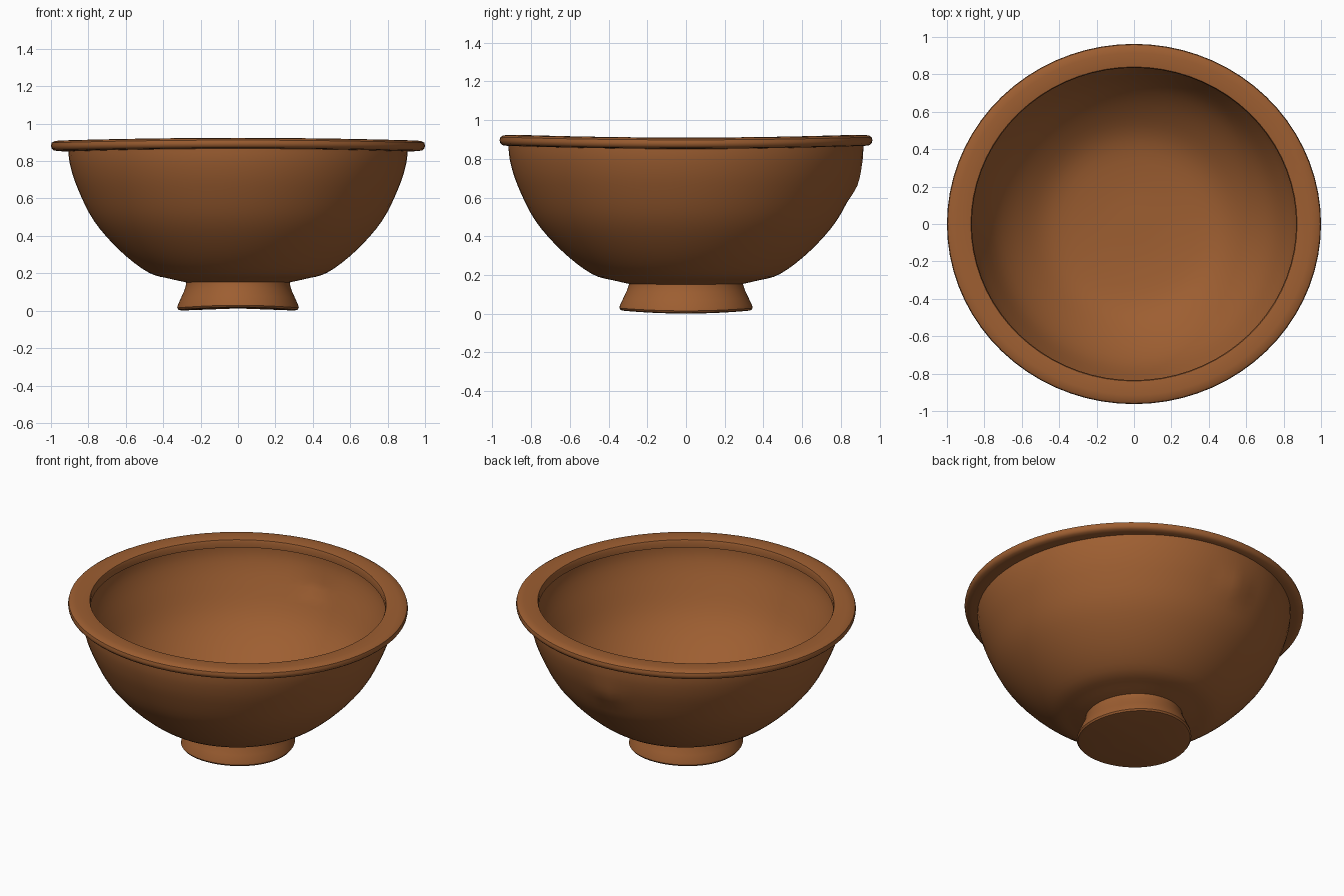
import bpy, bmesh, math
from mathutils import Vector

default = bpy.data.objects.get("Cube")
if default:
    bpy.data.objects.remove(default, do_unlink=True)

SEGMENTS = 72

# Fired clay colour
clay = bpy.data.materials.new("brown clay")
clay.use_nodes = True
colour = (0.34, 0.113, 0.031, 1)
clay.diffuse_color = colour
bsdf = clay.node_tree.nodes["Principled BSDF"]
bsdf.inputs["Base Color"].default_value = colour
bsdf.inputs["Roughness"].default_value = 0.8


def refine(points, steps=4):
    """Pass a smooth curve through the profile points."""
    pts = [Vector(p) for p in points]
    out = []
    for i in range(len(pts) - 1):
        a, b = pts[max(i - 1, 0)], pts[i]
        c, d = pts[i + 1], pts[min(i + 2, len(pts) - 1)]
        for s in range(steps):
            t = s / steps
            out.append(0.5 * (2 * b + (c - a) * t + (2 * a - 5 * b + 4 * c - d) * t ** 2
                              + (3 * b - a - 3 * c + d) * t ** 3))
    return out + [pts[-1]]


def lathe(name, profile, y_scale, warp=0.0, closed=False, sharp=40):
    """Turn a profile about z, slightly oval and saddle-warped like hand-thrown clay."""
    bm = bmesh.new()
    rings = []
    for r, z in profile:
        if r < 0.001:
            rings.append([bm.verts.new((0, 0, z))] * SEGMENTS)
            continue
        ring = []
        for i in range(SEGMENTS):
            a = math.tau * i / SEGMENTS
            lift = -warp * math.cos(2 * a)
            ring.append(bm.verts.new((r * math.cos(a), r * y_scale * math.sin(a), z + lift)))
        rings.append(ring)
    pairs = list(zip(rings, rings[1:]))
    if closed:
        pairs.append((rings[-1], rings[0]))
    for low, high in pairs:
        for i in range(SEGMENTS):
            j = (i + 1) % SEGMENTS
            bm.faces.new(list(dict.fromkeys((low[i], low[j], high[j], high[i]))))
    bmesh.ops.recalc_face_normals(bm, faces=bm.faces)
    mesh = bpy.data.meshes.new(name)
    bm.to_mesh(mesh)
    bm.free()
    mesh.materials.append(clay)
    obj = bpy.data.objects.new(name, mesh)
    bpy.context.collection.objects.link(obj)
    bpy.ops.object.select_all(action="DESELECT")
    obj.select_set(True)
    bpy.context.view_layer.objects.active = obj
    bpy.ops.object.shade_smooth_by_angle(angle=math.radians(sharp))
    return obj


# Bowl: outer wall up, over the hidden top edge, inner wall down to the floor
outer = refine([(0.27, 0.15), (0.36, 0.17), (0.48, 0.205), (0.63, 0.32), (0.77, 0.48),
                (0.86, 0.66), (0.9, 0.79), (0.908, 0.88)])
inner = refine([(0.88, 0.88), (0.872, 0.79), (0.825, 0.66), (0.735, 0.48),
                (0.6, 0.335), (0.44, 0.235), (0.22, 0.2), (0, 0.195)])
bowl = lathe("bowl_body", [(0, 0.15)] + outer + inner, 1.01)

# Small lump of clay on the outside of the back wall
lump = Vector((-0.04, 0.86, 0.645))
for v in bowl.data.vertices:
    d = v.co - lump
    if Vector((v.co.x, v.co.y)).length > 0.82 and d.length < 0.2:
        spread = 0.11 if d.z > 0 else 0.04
        v.co.y += 0.025 * math.exp(-(d.x / 0.06) ** 2 - (d.z / spread) ** 2)

# Overhanging rounded rim
lathe("rim", [(0.868, 0.865), (0.9, 0.858), (0.96, 0.86), (0.985, 0.864), (0.997, 0.875),
              (1.0, 0.89), (0.996, 0.905), (0.98, 0.914), (0.95, 0.917), (0.9, 0.917),
              (0.872, 0.913), (0.867, 0.9)], 0.963, warp=0.007, closed=True, sharp=45)

# Flared foot ring with a flat underside
lathe("foot", [(0, 0.012), (0.3, 0.008), (0.318, 0.012), (0.325, 0.022), (0.322, 0.036),
               (0.305, 0.075), (0.287, 0.115), (0.278, 0.145), (0.276, 0.17)],
      1.06, warp=0.007)
